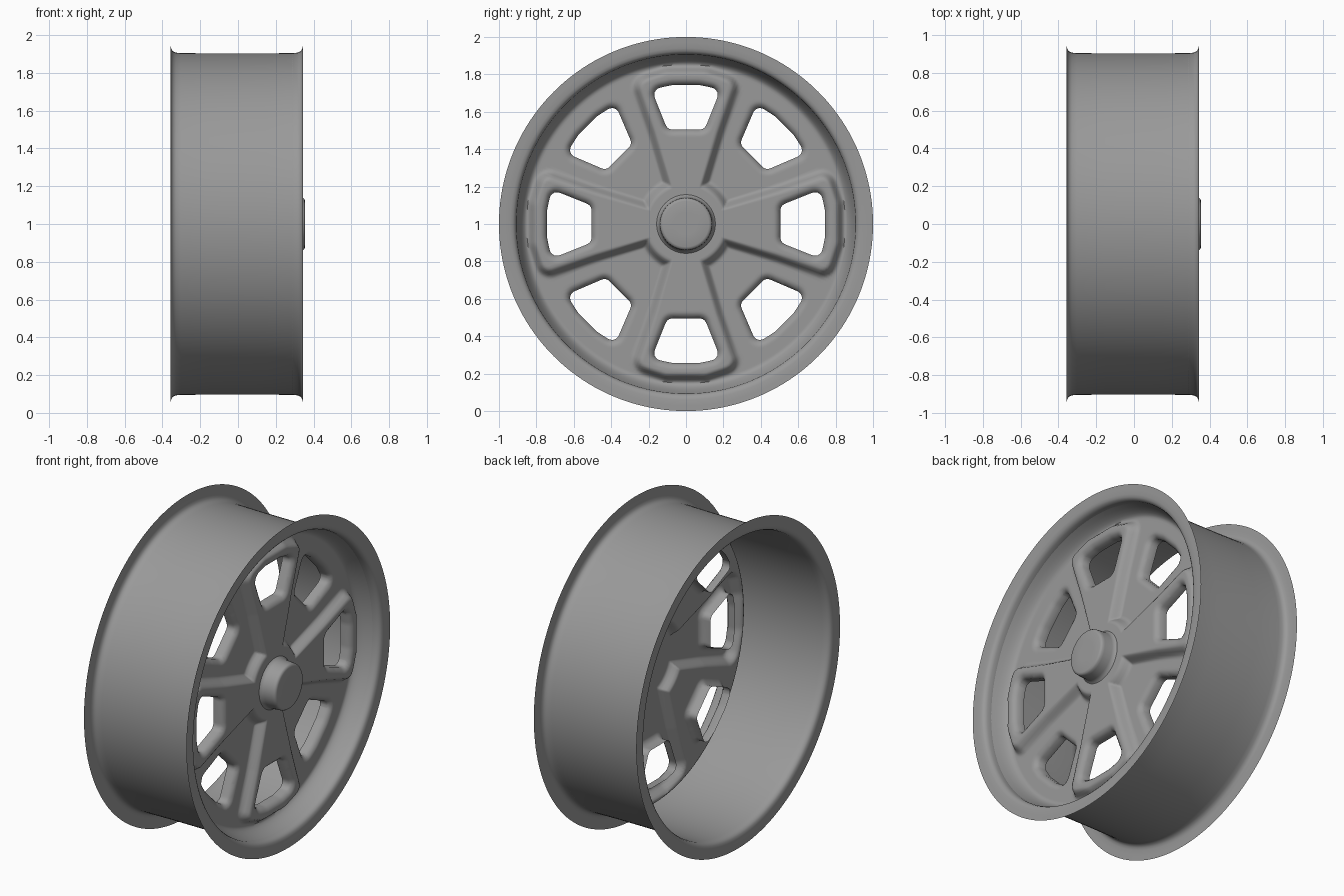
import bpy, bmesh, math
from mathutils import Vector

if "Cube" in bpy.data.objects:
    bpy.data.objects.remove(bpy.data.objects["Cube"])

BASE, RAISE = 0.2, 0.055      # recessed face level and height of the raised cross

# Dark grey paint
PAINT = bpy.data.materials.new("dark_grey")
PAINT.diffuse_color = (0.32, 0.32, 0.32, 1)
PAINT.use_nodes = True
PAINT.node_tree.nodes["Principled BSDF"].inputs["Base Color"].default_value = PAINT.diffuse_color


def finish(bm, name):
    bmesh.ops.recalc_face_normals(bm, faces=bm.faces)
    if sum(f.normal.x * f.calc_area() for f in bm.faces) < -0.05:
        bmesh.ops.reverse_faces(bm, faces=bm.faces)
    mesh = bpy.data.meshes.new(name)
    bm.to_mesh(mesh)
    bm.free()
    mesh.materials.append(PAINT)
    ob = bpy.data.objects.new(name, mesh)
    bpy.context.collection.objects.link(ob)
    bpy.ops.object.select_all(action='DESELECT')
    ob.select_set(True)
    bpy.context.view_layer.objects.active = ob
    bpy.ops.object.shade_smooth_by_angle(angle=math.radians(50))
    return ob


def lathe(name, profile, segs=160):
    """Spin (x, radius) points round the wheel axle."""
    bm = bmesh.new()
    verts = [bm.verts.new((x, 0, 1 + r)) for x, r in profile]
    edges = [bm.edges.new(p) for p in zip(verts, verts[1:])]
    bmesh.ops.spin(bm, geom=verts + edges, cent=(0, 0, 1), axis=(1, 0, 0),
                   angle=math.tau, steps=segs, use_duplicate=False)
    bmesh.ops.remove_doubles(bm, verts=bm.verts, dist=1e-5)
    return finish(bm, name)


def mirror(half):
    return half + [(u, -v) for u, v in reversed(half)]


def poly_dist(poly, p, radius):
    """Signed distance to a polygon grown by a corner radius."""
    best, inside = 9.0, False
    for (ax, ay), (bx, by) in zip(poly, poly[1:] + poly[:1]):
        ex, ey, wx, wy = bx - ax, by - ay, p[0] - ax, p[1] - ay
        t = max(0, min(1, (wx * ex + wy * ey) / (ex * ex + ey * ey)))
        best = min(best, math.hypot(wx - ex * t, wy - ey * t))
        if (ay > p[1]) != (by > p[1]) and p[0] < ax + (p[1] - ay) * ex / ey:
            inside = not inside
    return (-best if inside else best) - radius


# Outlines as (radial, sideways) points before rounding
PETAL = mirror([(0.0, 0.03), (0.2, 0.035), (0.5, 0.125), (0.728, 0.203), (0.763, 0.1)])
WINDOW = mirror([(0.545, 0.072), (0.69, 0.13), (0.703, 0.07)])


def fold(y, z, n):
    step = math.tau / n
    a = (math.atan2(y, z) + step / 2) % step - step / 2
    r = math.hypot(y, z)
    return r * math.cos(a), r * math.sin(a)


def window_dist(y, z):
    return poly_dist(WINDOW, fold(y, z, 8), 0.04)


def smooth(t):
    t = max(0, min(1, t))
    return t * t * (3 - 2 * t)


def height(y, z):
    r = math.hypot(y, z)
    d = min(poly_dist(PETAL, fold(y, z, 4), 0.06), r - 0.235)
    h = BASE + RAISE * smooth(0.5 - d / 0.05)
    w = max(0, window_dist(y, z))
    h -= 0.025 * max(0, 1 - w / 0.035) ** 2
    return h + 0.09 * max(0, (r - 0.847) / 0.058) ** 2


# Rim barrel with flat flanges at both ends
flange = [(0, 1.0), (0.001, 0.97), (0.002, 0.94), (0.006, 0.925), (0.014, 0.914),
          (0.03, 0.907), (0.055, 0.905)]
lathe("rim_barrel", [(-0.358 + x, r) for x, r in flange] + [(-0.15, 0.903), (0.15, 0.903)]
      + [(0.345 - x, r) for x, r in reversed(flange)])

# Pressed wheel face on a polar grid
SEGS, RINGS = 320, 84
bm = bmesh.new()
rows = []
for i in range(RINGS + 1):
    r = 0.02 + 0.885 * i / RINGS
    rows.append([bm.verts.new((0, r * math.sin(math.tau * j / SEGS),
                               r * math.cos(math.tau * j / SEGS))) for j in range(SEGS)])
bm.faces.new(rows[0])
for a, b in zip(rows, rows[1:]):
    for j in range(SEGS):
        k = (j + 1) % SEGS
        bm.faces.new((a[j], a[k], b[k], b[j]))

# Eight window openings, their edges snapped to the rounded outline
holes = []
for f in bm.faces:
    c = f.calc_center_median()
    if 0.45 < c.length < 0.8 and window_dist(c.y, c.z) < 0:
        holes.append(f)
bmesh.ops.delete(bm, geom=holes, context='FACES')
lip = [e for e in bm.edges if e.is_boundary and 0.4 < e.verts[0].co.length < 0.82]
for v in {v for e in lip for v in e.verts}:
    for _ in range(4):
        y, z, s = v.co.y, v.co.z, 1e-4
        d = window_dist(y, z)
        g = Vector((0, window_dist(y + s, z) - d, window_dist(y, z + s) - d)) / s
        v.co -= g * d / max(g.length_squared, 0.3)
for v in bm.verts:
    v.co = (height(v.co.y, v.co.z), v.co.y, v.co.z + 1)

# Window lips turned inward
new = bmesh.ops.extrude_edge_only(bm, edges=lip)["geom"]
for v in new:
    if isinstance(v, bmesh.types.BMVert):
        v.co.x -= 0.045
finish(bm, "wheel_face")

# Hub cap
lathe("hub_cap", [(0.355, 0.0), (0.355, 0.06), (0.355, 0.122), (0.352, 0.132), (0.344, 0.138),
                  (0.33, 0.14), (0.28, 0.143), (0.265, 0.147), (0.255, 0.157)], segs=64)
